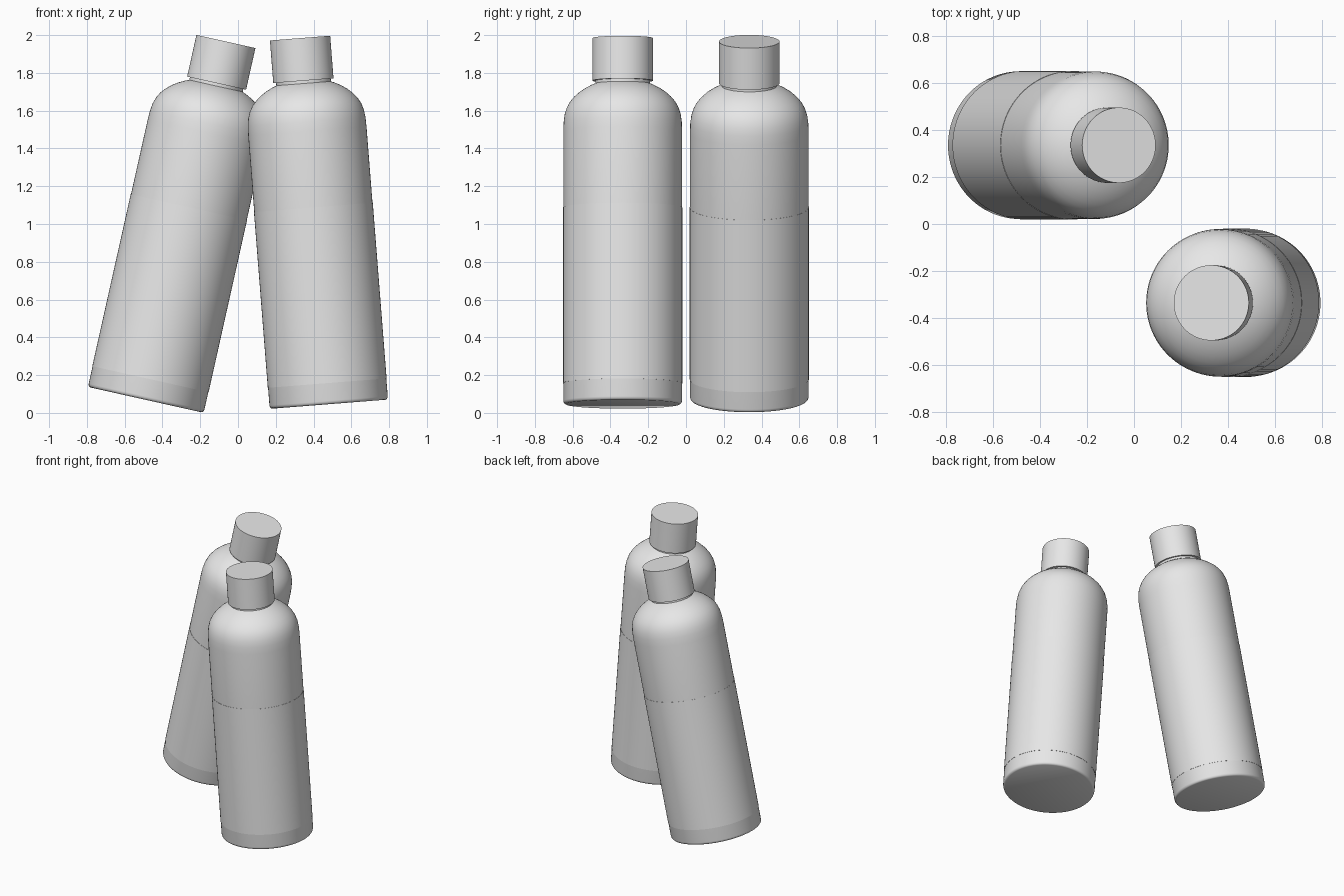
import bpy, bmesh, math
from mathutils import Matrix, Vector

if "Cube" in bpy.data.objects:
    bpy.data.objects.remove(bpy.data.objects["Cube"])

SEG = 96
grey = bpy.data.materials.new("light_grey")
grey.diffuse_color = (0.8, 0.8, 0.8, 1)
grey.use_nodes = True
grey.node_tree.nodes["Principled BSDF"].inputs["Base Color"].default_value = grey.diffuse_color


def lathe(name, profile, matrix):
    """Spin a (radius, height) profile round z; a radius of 0 closes the end."""
    bm = bmesh.new()
    rings = []
    for r, h in profile:
        if r == 0:
            rings.append([bm.verts.new((0, 0, h))] * SEG)
        else:
            rings.append([bm.verts.new((r * math.cos(2 * math.pi * i / SEG),
                                        r * math.sin(2 * math.pi * i / SEG), h))
                          for i in range(SEG)])
    for a, b in zip(rings, rings[1:]):
        for i in range(SEG):
            j = (i + 1) % SEG
            quad = [a[i], a[j], b[j], b[i]]
            bm.faces.new(list(dict.fromkeys(quad)))
    mesh = bpy.data.meshes.new(name)
    bm.to_mesh(mesh)
    bm.free()
    mesh.materials.append(grey)
    ob = bpy.data.objects.new(name, mesh)
    bpy.context.collection.objects.link(ob)
    ob.matrix_world = matrix
    bpy.ops.object.select_all(action='DESELECT')
    ob.select_set(True)
    bpy.context.view_layer.objects.active = ob
    bpy.ops.object.shade_smooth_by_angle(angle=math.radians(35))
    return ob


# Body: flat base, small rounded foot, straight wall, domed shoulder, short neck
body = [(0, 0), (0.300, 0), (0.307, 0.003), (0.312, 0.009), (0.314, 0.018),
        (0.314, 1.45), (0.3125, 1.50), (0.307, 1.54), (0.296, 1.575),
        (0.279, 1.606), (0.256, 1.633), (0.228, 1.658), (0.196, 1.679),
        (0.165, 1.695), (0.145, 1.703), (0.145, 1.73)]
# Thin label sleeve round the lower wall
label = [(0.3135, 0.112), (0.3155, 0.112), (0.3155, 1.045), (0.3135, 1.045)]
# Plain cylindrical cap
cap = [(0, 1.718), (0.160, 1.718), (0.160, 1.944), (0, 1.944)]

# Two leaning bottles: name, base centre, lean about y in degrees
for side, base, lean in (("left", (-0.488, 0.335, 0.069), 12.6),
                         ("right", (0.481, -0.335, 0.046), -4.5)):
    m = Matrix.Translation(Vector(base)) @ Matrix.Rotation(math.radians(lean), 4, 'Y')
    lathe(side + "_bottle_body", body, m)
    lathe(side + "_bottle_label", label, m)
    lathe(side + "_bottle_cap", cap, m)
